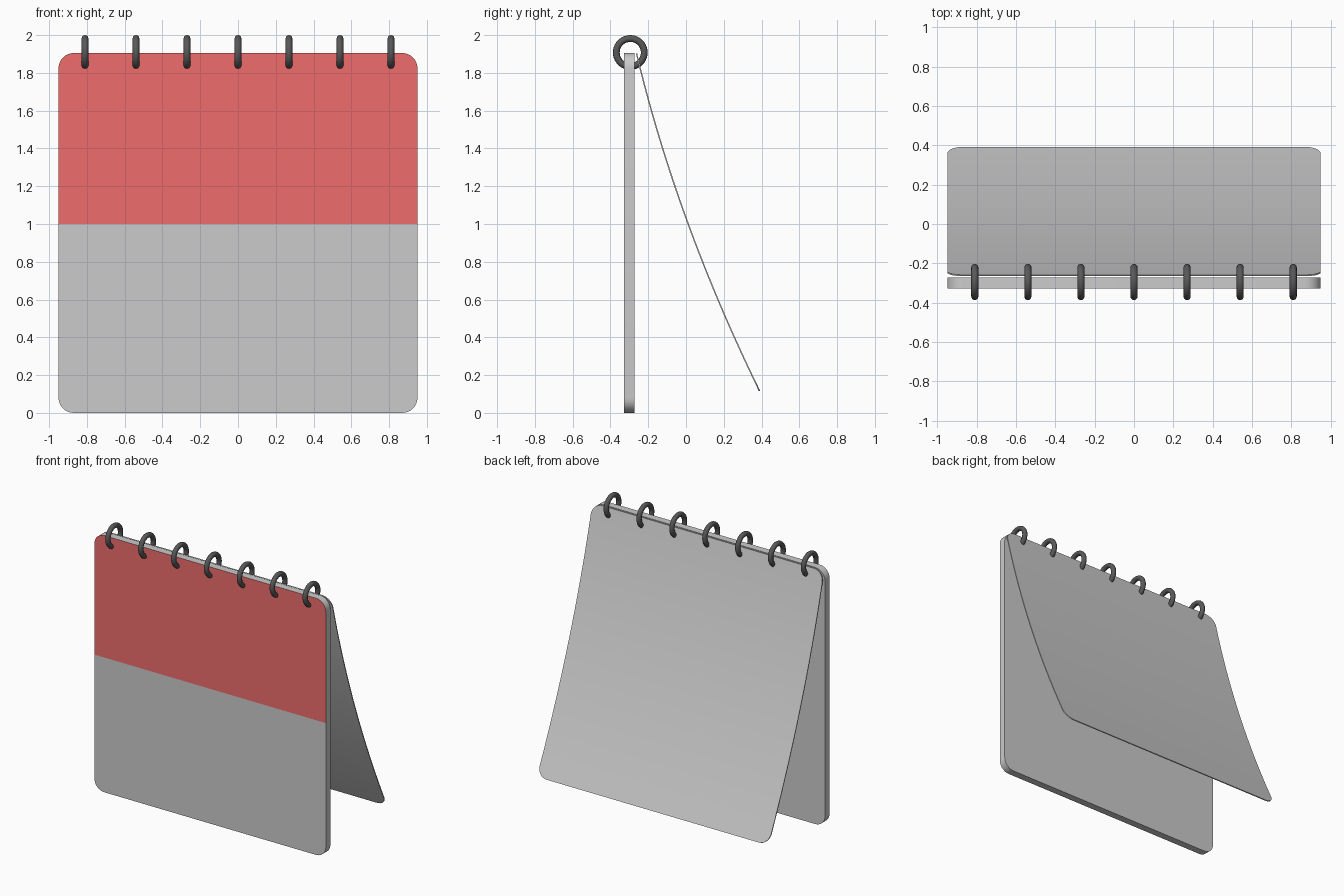
import bpy, bmesh, math

if "Cube" in bpy.data.objects:
    bpy.data.objects.remove(bpy.data.objects["Cube"])

HALF_W, LENGTH, RADIUS = 0.95, 1.905, 0.08
RING_Y, RING_Z = -0.295, 1.908


def material(name, color):
    m = bpy.data.materials.new(name)
    m.diffuse_color = color
    m.use_nodes = True
    m.node_tree.nodes["Principled BSDF"].inputs["Base Color"].default_value = m.diffuse_color
    return m


def half_width(s):
    # half width of the rounded rectangle at distance s from the top
    d = max(0.0, RADIUS - min(s, LENGTH - s))
    return HALF_W - RADIUS + math.sqrt(max(0.0, RADIUS**2 - d**2))


def sheet(name, middle_rows, path, thickness):
    """Rounded rectangle that follows path(s) -> (y, z, angle)."""
    arc = [RADIUS * (1 - math.cos(i / 8 * math.pi / 2)) for i in range(9)]
    rows = arc + middle_rows + [LENGTH - a for a in reversed(arc)]
    bm = bmesh.new()
    rungs = []
    for s in rows:
        y, z, a = path(s)
        w = half_width(s)
        ny, nz = math.cos(a) * thickness / 2, math.sin(a) * thickness / 2
        rungs.append([bm.verts.new((x, y + k * ny, z + k * nz))
                      for x, k in ((-w, -1), (w, -1), (w, 1), (-w, 1))])
    for r, q in zip(rungs, rungs[1:]):
        for i in range(4):
            j = (i + 1) % 4
            bm.faces.new((r[i], q[i], q[j], r[j]))
    bm.faces.new(rungs[0])
    bm.faces.new(rungs[-1][::-1])
    bmesh.ops.recalc_face_normals(bm, faces=bm.faces)
    me = bpy.data.meshes.new(name)
    bm.to_mesh(me)
    bm.free()
    ob = bpy.data.objects.new(name, me)
    bpy.context.collection.objects.link(ob)
    bpy.ops.object.select_all(action='DESELECT')
    ob.select_set(True)
    bpy.context.view_layer.objects.active = ob
    bpy.ops.object.shade_smooth_by_angle(angle=math.radians(35))
    return ob


def page_path(s):
    # gentle curve swinging backwards, walked by arc length
    a, b, u, n = 0.24, 0.0697, 0.0, 100
    for _ in range(n):
        u += s / n / math.hypot(1, a + 2 * b * u)
    return -0.262 + a * u + b * u * u, 1.903 - u, math.atan(a + 2 * b * u)


# Thick pad of pages, front half painted red
pad = sheet("page_block", [LENGTH - 1.0], lambda s: (-0.3, LENGTH - s, 0), 0.054)
pad.data.materials.append(material("paper_grey", (0.7, 0.7, 0.7, 1)))
pad.data.materials.append(material("red", (0.86, 0.15, 0.15, 1)))
for f in pad.data.polygons:
    if f.normal.y < -0.9 and f.center.z > 1.0:
        f.material_index = 1

# Curved back cover
sheet("back_cover", [RADIUS + (LENGTH - 2 * RADIUS) * i / 20 for i in range(1, 20)],
      page_path, 0.007)

# Binding rings
black = material("black", (0.1, 0.1, 0.1, 1))
for i in range(7):
    bpy.ops.mesh.primitive_torus_add(
        major_segments=40, minor_segments=16, major_radius=0.074, minor_radius=0.018,
        location=((i - 3) * 0.27, RING_Y, RING_Z), rotation=(0, math.pi / 2, 0))
    ring = bpy.context.object
    ring.name = f"binding_ring_{i + 1}"
    ring.data.materials.append(black)
    bpy.ops.object.shade_smooth()
